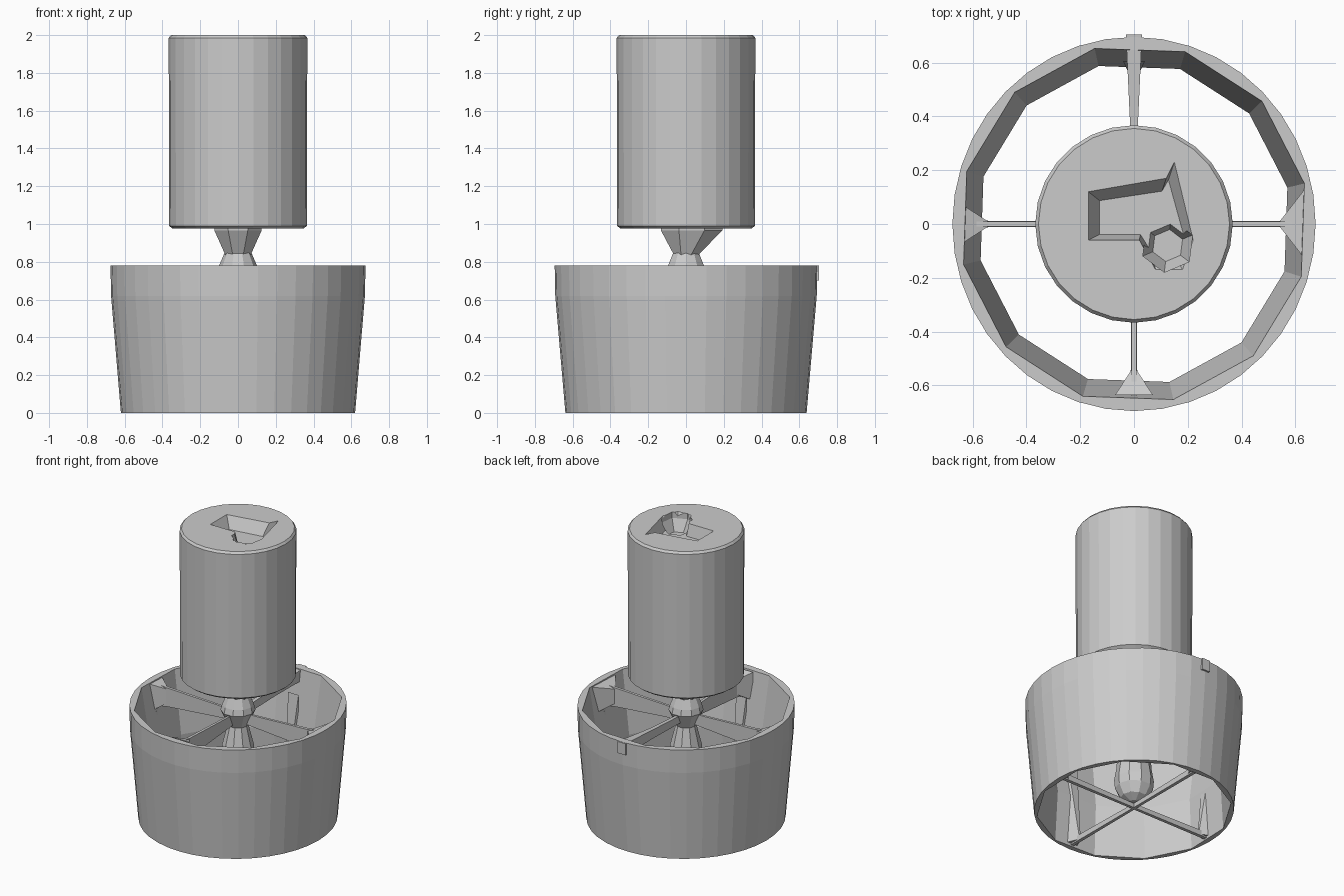
import bpy, bmesh
from math import sin, cos, pi, radians

if "Cube" in bpy.data.objects:
    bpy.data.objects.remove(bpy.data.objects["Cube"])


def make_object(name, bm):
    bmesh.ops.recalc_face_normals(bm, faces=bm.faces)
    me = bpy.data.meshes.new(name)
    bm.to_mesh(me)
    bm.free()
    ob = bpy.data.objects.new(name, me)
    bpy.context.collection.objects.link(ob)
    return ob


def loft(name, rings):
    """Solid from stacked point rings with end caps."""
    bm = bmesh.new()
    loops = [[bm.verts.new(p) for p in ring] for ring in rings]
    n = len(loops[0])
    for a, b in zip(loops, loops[1:]):
        for i in range(n):
            j = (i + 1) % n
            bm.faces.new((a[i], a[j], b[j], b[i]))
    bm.faces.new(loops[0][::-1])
    bm.faces.new(loops[-1])
    return make_object(name, bm)


def circle(r, z, sides, turn=0.0, sy=1.0, cx=0.0, cy=0.0):
    return [(cx + r * cos(turn + 2 * pi * i / sides),
             cy + sy * r * sin(turn + 2 * pi * i / sides), z) for i in range(sides)]


def lathe(name, profile, sides, turn=0.0, sy=1.0, cx=0.0, cy=0.0):
    return loft(name, [circle(r, z, sides, turn, sy, cx, cy) for r, z in profile])


def cut(target, cutter):
    cutter.hide_render = True
    m = target.modifiers.new("cut", 'BOOLEAN')
    m.operation = 'DIFFERENCE'
    m.solver = 'EXACT'
    m.object = cutter
    bpy.context.view_layer.objects.active = target
    bpy.ops.object.modifier_apply(modifier=m.name)
    bpy.data.objects.remove(cutter)


# Tapered shroud with a coarse twelve-sided inner wall
shroud = lathe("shroud", [(0.62, 0), (0.672, 0.62), (0.675, 0.78)], 40, sy=1.03)
cut(shroud, lathe("shroud_cutter", [(0.615, -0.05), (0.605, 0), (0.585, 0.35),
                                    (0.65, 0.78), (0.655, 0.85)],
                  12, turn=radians(13), sy=1.03))

# Upper motor housing with softened edges
housing = lathe("housing", [(0.345, 0.975), (0.365, 0.99), (0.367, 1.985), (0.355, 2.0)], 28)

# Irregular shallow recess and a small six-sided pit in the housing top
outline = [(-0.17, 0.12), (0.12, 0.17), (0.15, 0.23), (0.22, -0.06),
           (0.18, -0.17), (0.08, -0.17), (0.02, -0.06), (-0.17, -0.06)]
floor = [(0.04 + (x - 0.04) * 0.8, 0.01 + (y - 0.01) * 0.7, 1.92) for x, y in outline]
cut(housing, loft("recess_cutter", [floor, [(x, y, 2.0) for x, y in outline],
                                    [(x, y, 2.05) for x, y in outline]]))
cut(housing, lathe("pit_cutter", [(0.06, 1.88), (0.1, 1.96), (0.1, 2.05)], 6,
                   turn=0.4, cx=0.125, cy=-0.08))

# Neck under the housing, wider front to back
neck = loft("neck", [circle(0.072, 0.835, 8, pi / 8, 0.95),
                     circle(0.135, 0.965, 8, pi / 8, 1.3, 0, 0.03),
                     circle(0.135, 0.99, 8, pi / 8, 1.3, 0, 0.03)])

# Hub and rounded shaft end inside the shroud
hub = lathe("hub", [(0.03, 0.055), (0.085, 0.085), (0.12, 0.15), (0.125, 0.21), (0.11, 0.3),
                    (0.1, 0.5), (0.065, 0.64), (0.11, 0.74), (0.1, 0.78), (0.07, 0.85)], 10)


def spoke(name, angle, stations):
    """Tapered bar; each station is (distance, half width, low z, high z)."""
    rings = []
    for d, w, lo, hi in stations:
        ring = []
        for s, z in ((-w, lo), (w, lo), (w, hi), (-w, hi)):
            ring.append((d * cos(angle) - s * sin(angle), d * sin(angle) + s * cos(angle), z))
        rings.append(ring)
    return loft(name, rings)


# Spokes and wall gussets, front, back, left and right
for i, side in enumerate(("right", "back", "left", "front")):
    a = i * pi / 2
    if side == "back":
        upper = [(0.05, 0.012, 0.68, 0.73), (0.38, 0.015, 0.69, 0.75), (0.705, 0.03, 0.7, 0.78)]
    else:
        upper = [(0.05, 0.008, 0.66, 0.73), (0.54, 0.01, 0.62, 0.75), (0.64, 0.01, 0.6, 0.765)]
    spoke("upper_spoke_" + side, a, upper)
    spoke("lower_spoke_" + side, a, [(0.0, 0.01, 0.01, 0.04), (0.61, 0.012, 0.01, 0.05)])
    # Wedge that spreads the spoke into the wall
    if side != "back":
        half = 0.13 if side == "right" else 0.07
        spoke("gusset_" + side, a, [(0.54, 0.008, 0.64, 0.74), (0.635, half, 0.58, 0.775)])
    spoke("wall_rib_" + side, a, [(0.53, 0.006, 0.02, 0.05), (0.605, 0.04, 0.02, 0.62)])
